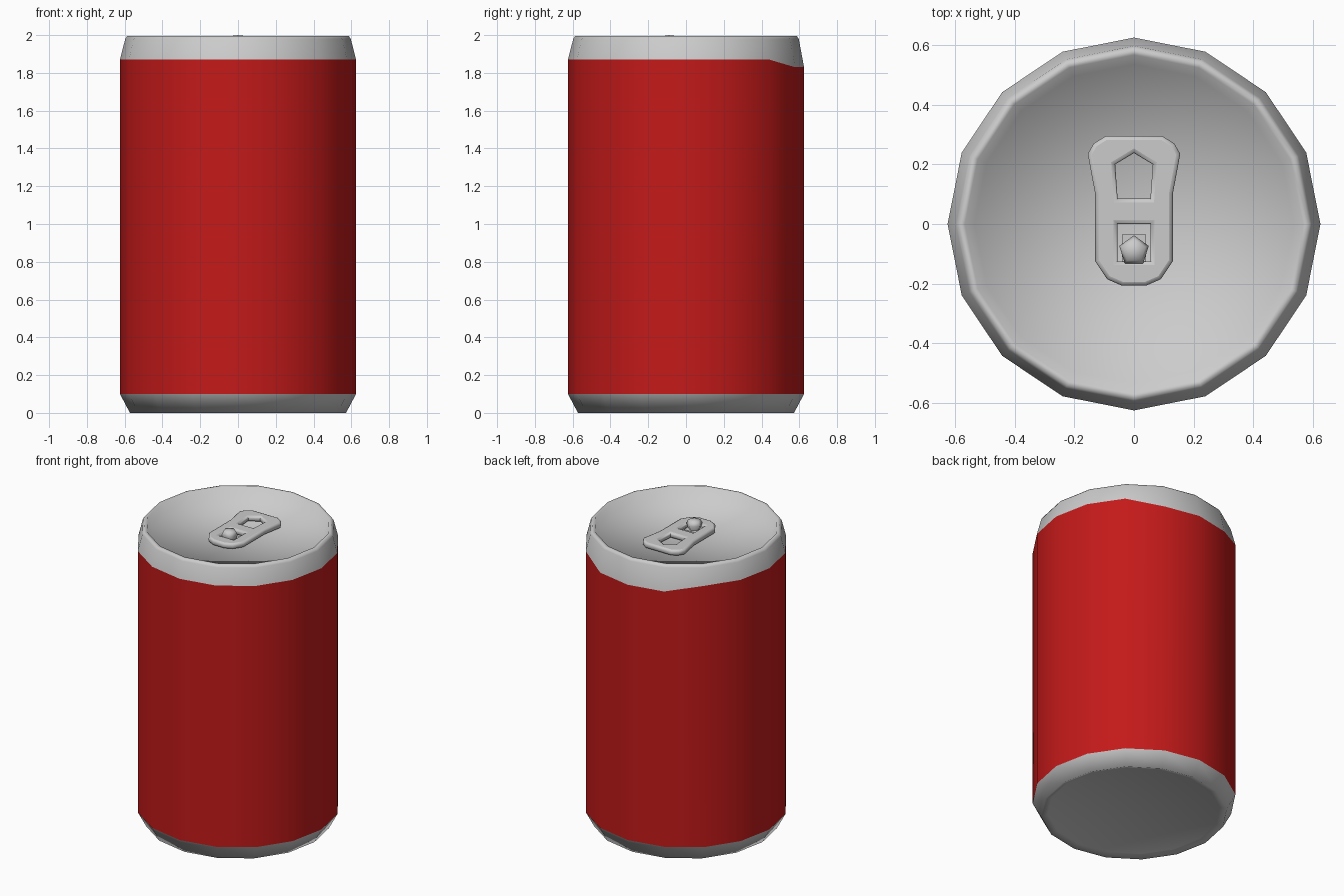
import bpy, bmesh, math

if "Cube" in bpy.data.objects:
    bpy.data.objects.remove(bpy.data.objects["Cube"])

SIDES = 16


def finish(name, bm, smooth=True, color=None):
    bmesh.ops.recalc_face_normals(bm, faces=bm.faces)
    for f in bm.faces:
        f.smooth = smooth
    me = bpy.data.meshes.new(name)
    bm.to_mesh(me)
    bm.free()
    ob = bpy.data.objects.new(name, me)
    bpy.context.collection.objects.link(ob)
    if color:
        mat = bpy.data.materials.new(name + "_paint")
        mat.diffuse_color = color
        mat.use_nodes = True
        mat.node_tree.nodes["Principled BSDF"].inputs["Base Color"].default_value = mat.diffuse_color
        me.materials.append(mat)
    return ob


def seam(z, i):
    # the painted edge sits a little lower at the back
    return 1.83 if z == 1.87 and i in (3, 4, 5) else z


def lathe(bm, profile, cx=0, cy=0, sides=SIDES, start=0.0):
    rings = []
    for r, z in profile:
        if r == 0:
            rings.append([bm.verts.new((cx, cy, z))] * sides)
            continue
        ring = []
        for i in range(sides):
            a = start + math.tau * i / sides
            ring.append(bm.verts.new((cx + r * math.cos(a), cy + r * math.sin(a), seam(z, i))))
        rings.append(ring)
    for lo, hi in zip(rings, rings[1:]):
        for i in range(sides):
            j = (i + 1) % sides
            bm.faces.new(dict.fromkeys((lo[i], lo[j], hi[j], hi[i])))


def lathed(name, profile, color=None, flip=False, **kw):
    bm = bmesh.new()
    lathe(bm, profile, **kw)
    ob = finish(name, bm, True, color)
    # open shells: make sure the normals face outward
    if flip:
        ob.data.flip_normals()
    return ob


def face_out(ob, test):
    # test returns a signed value that should be positive for outward normals
    if sum(test(p) * p.area for p in ob.data.polygons) < 0:
        ob.data.flip_normals()


# Painted sleeve
sleeve = lathed("sleeve", [(0.625, 0.1), (0.625, 1.87)], (0.55, 0.01, 0.01, 1))
face_out(sleeve, lambda p: p.normal.x * p.center.x + p.normal.y * p.center.y)

# Shoulder, rim and sunken lid
lid = lathed("lid", [(0.625, 1.87), (0.597, 1.98), (0.587, 1.995), (0.567, 1.995),
                     (0.535, 1.92), (0, 1.92)])
face_out(lid, lambda p: p.normal.z)

# Tapered foot and shallow domed base
base = lathed("base", [(0.625, 0.1), (0.572, 0.0), (0.53, 0.015), (0, 0.04)])
face_out(base, lambda p: -p.normal.z)


# Pull tab: filled outline with two openings and softened edges
def mirrored(half):
    return half + [(-x, y) for x, y in reversed(half) if x > 0]


tab_outline = mirrored([(0.04, -0.207), (0.09, -0.185), (0.13, -0.125), (0.13, 0.1),
                        (0.155, 0.235), (0.135, 0.27), (0.095, 0.295)])
finger_hole = mirrored([(0.055, 0.085), (0.063, 0.2), (0, 0.238)])
rivet_hole = mirrored([(0.055, -0.125), (0.055, 0.0)])
cu = bpy.data.curves.new("tab_outline", 'CURVE')
cu.dimensions = '2D'
cu.fill_mode = 'BOTH'
cu.extrude = 0.006
cu.bevel_depth = 0.013
cu.bevel_resolution = 1
cu.offset = -0.013
for pts in (tab_outline, finger_hole, rivet_hole):
    sp = cu.splines.new('POLY')
    sp.points.add(len(pts) - 1)
    for p, (x, y) in zip(sp.points, pts):
        p.co = (x, y, 0, 1)
    sp.use_cyclic_u = True
tab = bpy.data.objects.new("pull_tab", cu)
tab.location.z = 1.943
bpy.context.collection.objects.link(tab)
bpy.ops.object.select_all(action='DESELECT')
tab.select_set(True)
bpy.context.view_layer.objects.active = tab
bpy.ops.object.convert(target='MESH')
bpy.ops.object.shade_smooth_by_angle(angle=math.radians(50))

# Tongue that joins the tab to the rivet
bm = bmesh.new()
bmesh.ops.create_cube(bm, size=1)
for v in bm.verts:
    v.co.x *= 0.08
    v.co.y = v.co.y * 0.1 - 0.085
    v.co.z = v.co.z * 0.012 + 1.936
finish("tab_tongue", bm, False)

# Five-sided rivet
lathed("rivet", [(0.035, 1.92), (0.052, 1.97), (0.04, 1.995), (0, 2.0)],
       cy=-0.09, sides=5, start=math.pi / 2)
